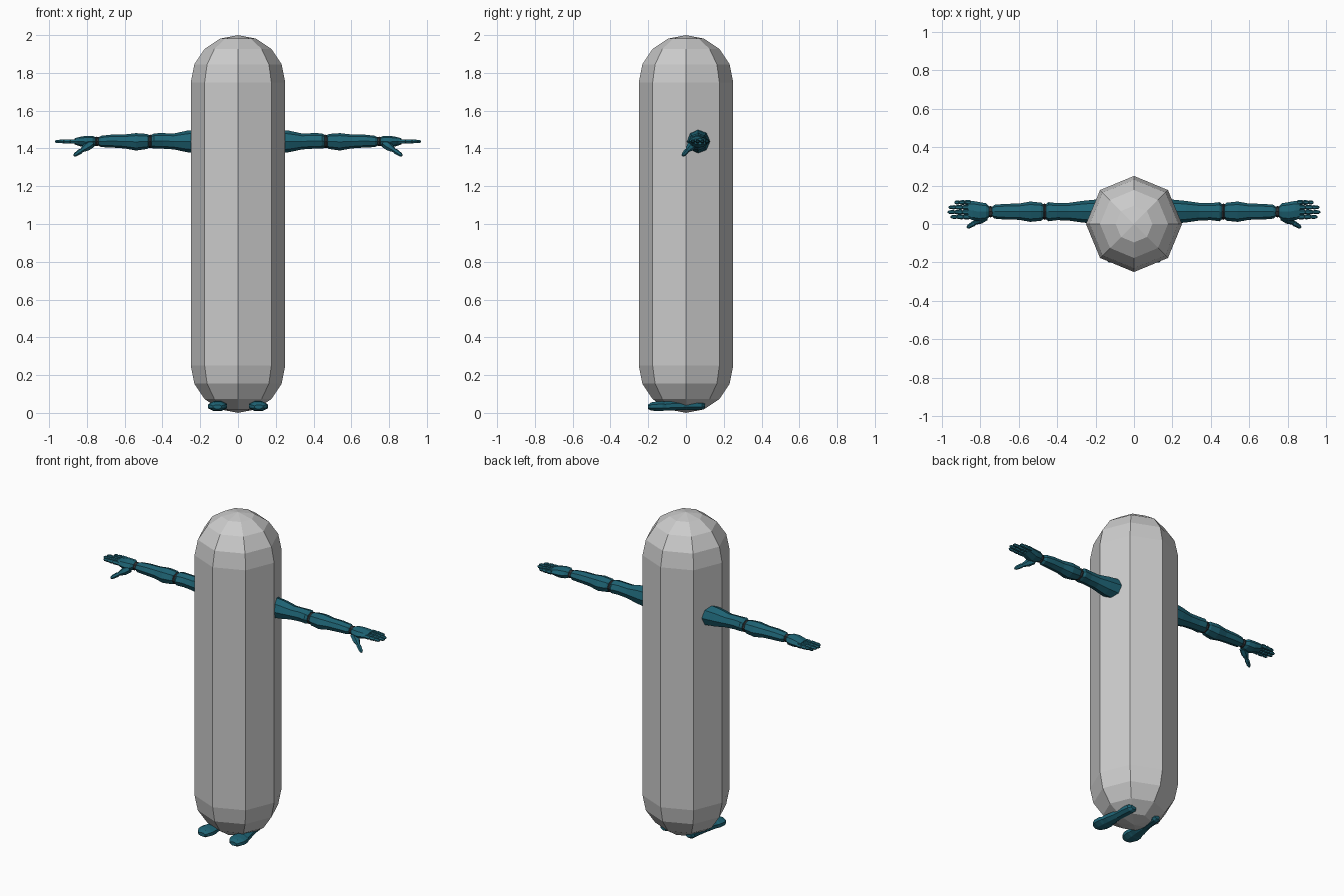
import bpy, bmesh, math
from mathutils import Vector

if "Cube" in bpy.data.objects:
    bpy.data.objects.remove(bpy.data.objects["Cube"])


def material(name, color):
    m = bpy.data.materials.new(name)
    m.diffuse_color = (*color, 1)
    m.use_nodes = True
    m.node_tree.nodes["Principled BSDF"].inputs["Base Color"].default_value = m.diffuse_color
    return m


TEAL = material("teal", (0.013, 0.125, 0.175))
DARK = material("dark_joint", (0.03, 0.035, 0.04))
X, Y, Z = Vector((1, 0, 0)), Vector((0, 1, 0)), Vector((0, 0, 1))


def loft(name, sections, u, v, sides=8, mat=None, mirror=True, turn=0.0):
    """Skin elliptical rings; each section is (x, y, z, radius_u, radius_v)."""
    bm = bmesh.new()
    rings = []
    for x, y, z, a, b in sections:
        c = Vector((x, y, z))
        if a == 0:
            rings.append([bm.verts.new(c)])
            continue
        rings.append([bm.verts.new(c + u * a * math.cos(t) + v * b * math.sin(t))
                      for t in (2 * math.pi * i / sides + turn for i in range(sides))])
    for r, s in zip(rings, rings[1:]):
        for i in range(sides):
            j = (i + 1) % sides
            q = [r[i % len(r)], r[j % len(r)], s[j % len(s)], s[i % len(s)]]
            bm.faces.new(list(dict.fromkeys(q)))
    for r in (rings[0], rings[-1]):
        if len(r) > 2:
            bm.faces.new(r)
    bmesh.ops.recalc_face_normals(bm, faces=bm.faces)
    me = bpy.data.meshes.new(name)
    bm.to_mesh(me)
    bm.free()
    ob = bpy.data.objects.new(name, me)
    bpy.context.collection.objects.link(ob)
    if mat:
        me.materials.append(mat)
    if mirror:
        ob.modifiers.new("Mirror", 'MIRROR')
    return ob


def limb(name, points, radii, mat=TEAL, sides=6):
    """Tapered tube along a straight-ish path, for fingers and thumbs."""
    d = (Vector(points[-1]) - Vector(points[0])).normalized()
    u = d.cross(Z).normalized()
    return loft(name, [(*p, r, r) for p, r in zip(points, radii)], u, u.cross(d), sides, mat)


# Capsule body: eight sides, four rings per rounded end
R = 0.25
profile = []
for base, angles in ((0.25, range(-4, 1)), (1.75, range(0, 5))):
    for k in angles:
        t = k * math.pi / 8
        r = 0 if abs(k) == 4 else R * math.cos(t)
        profile.append((0, 0, base + R * math.sin(t), r, r))
loft("capsule_body", profile, X, Y, 8, None, mirror=False)

# Arms
AY, AZ = 0.064, 1.437
loft("upper_arm", [(0.14, AY, AZ, 0.05, 0.05), (0.20, AY, AZ, 0.063, 0.064),
                   (0.27, AY, AZ, 0.056, 0.057), (0.34, AY, AZ, 0.046, 0.042),
                   (0.40, AY, AZ + 0.003, 0.044, 0.041), (0.445, AY, AZ + 0.003, 0.05, 0.04),
                   (0.458, AY, AZ, 0.04, 0.035)], Y, Z, 8, TEAL)
loft("elbow_joint", [(0.45, AY, AZ, 0.034, 0.03), (0.465, AY, AZ, 0.043, 0.036),
                     (0.482, AY, AZ, 0.034, 0.03)], Y, Z, 8, DARK)
loft("forearm", [(0.47, AY, AZ, 0.036, 0.033), (0.483, AY, AZ, 0.047, 0.04),
                 (0.54, AY, AZ - 0.002, 0.053, 0.046), (0.60, AY, AZ, 0.042, 0.037),
                 (0.67, AY, AZ + 0.002, 0.041, 0.034), (0.725, AY, AZ, 0.036, 0.03),
                 (0.738, AY, AZ, 0.026, 0.022)], Y, Z, 8, TEAL)
loft("wrist_joint", [(0.73, AY, AZ, 0.022, 0.02), (0.748, AY, AZ, 0.03, 0.025),
                     (0.765, AY, AZ, 0.022, 0.02)], Y, Z, 8, DARK)

# Hands
loft("palm", [(0.75, AY, AZ, 0.024, 0.02), (0.77, AY, AZ, 0.044, 0.03),
              (0.805, AY, AZ - 0.002, 0.05, 0.032), (0.84, AY + 0.006, AZ, 0.05, 0.024),
              (0.865, AY + 0.01, AZ, 0.044, 0.016)], Y, Z, 8, TEAL)
for n, (y, tip) in enumerate(((0.037, 0.955), (0.062, 0.97), (0.087, 0.965), (0.112, 0.935))):
    s = 0.85
    xs = [s + (tip - s) * f for f in (0, 0.3, 0.36, 0.42, 0.64, 0.69, 0.74, 0.93, 1)]
    rs = [0.012, 0.013, 0.009, 0.013, 0.011, 0.008, 0.011, 0.009, 0.004]
    limb(f"finger_{n + 1}", [(x, y, AZ) for x in xs], rs)
a, b = Vector((0.775, 0.038, 1.425)), Vector((0.868, -0.018, 1.362))
limb("thumb", [tuple(a.lerp(b, f)) for f in (0, 0.3, 0.52, 0.58, 0.64, 0.92, 1)],
     [0.022, 0.022, 0.013, 0.011, 0.014, 0.011, 0.005])

# Feet
loft("foot", [(0.087, 0.10, 0.04, 0.018, 0.014), (0.088, 0.085, 0.04, 0.032, 0.025),
              (0.09, 0.04, 0.042, 0.036, 0.028), (0.096, -0.02, 0.04, 0.035, 0.027),
              (0.102, -0.08, 0.038, 0.045, 0.027), (0.105, -0.11, 0.036, 0.046, 0.026)],
     X, Z, 8, TEAL, turn=math.pi / 8)
loft("toe_cap", [(0.105, -0.10, 0.036, 0.044, 0.022), (0.107, -0.125, 0.036, 0.053, 0.028),
                 (0.109, -0.16, 0.035, 0.053, 0.027), (0.109, -0.185, 0.034, 0.042, 0.023),
                 (0.109, -0.201, 0.032, 0.024, 0.012)], X, Z, 8, TEAL, turn=math.pi / 8)
loft("ankle", [(0.09, 0.045, 0.04, 0.03, 0.035), (0.09, 0.045, 0.16, 0.03, 0.035)],
     X, Y, 8, TEAL)
